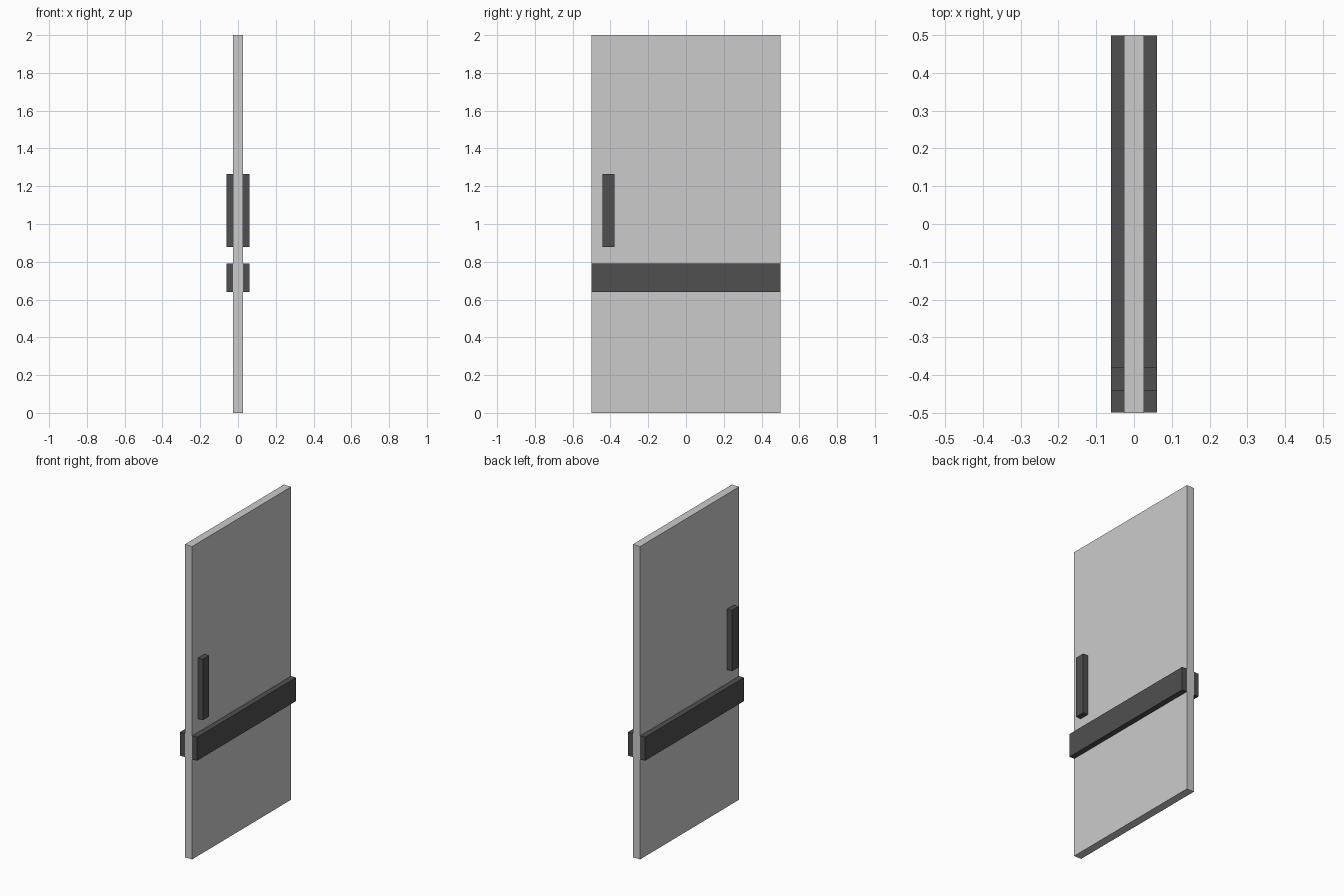
import bpy

if "Cube" in bpy.data.objects:
    bpy.data.objects.remove(bpy.data.objects["Cube"])

dark = bpy.data.materials.new("dark_metal")
dark.diffuse_color = (0.08, 0.08, 0.08, 1)
dark.use_nodes = True
dark.node_tree.nodes["Principled BSDF"].inputs["Base Color"].default_value = dark.diffuse_color


def box(name, lo, hi, material=None):
    """Box spanning two opposite corners."""
    centre = [(a + b) / 2 for a, b in zip(lo, hi)]
    size = [b - a for a, b in zip(lo, hi)]
    bpy.ops.mesh.primitive_cube_add(size=1, location=centre)
    ob = bpy.context.object
    ob.name = name
    ob.scale = size
    bpy.ops.object.transform_apply(location=False, rotation=False, scale=True)
    if material:
        ob.data.materials.append(material)
    return ob


# Door leaf
box("door_panel", (-0.026, -0.5, 0), (0.026, 0.5, 2))

# Cross rail and pull handle run through the leaf and stand proud on both faces
box("cross_rail", (-0.061, -0.4995, 0.64), (0.061, 0.4995, 0.79), dark)
box("pull_handle", (-0.061, -0.442, 0.877), (0.061, -0.378, 1.266), dark)
